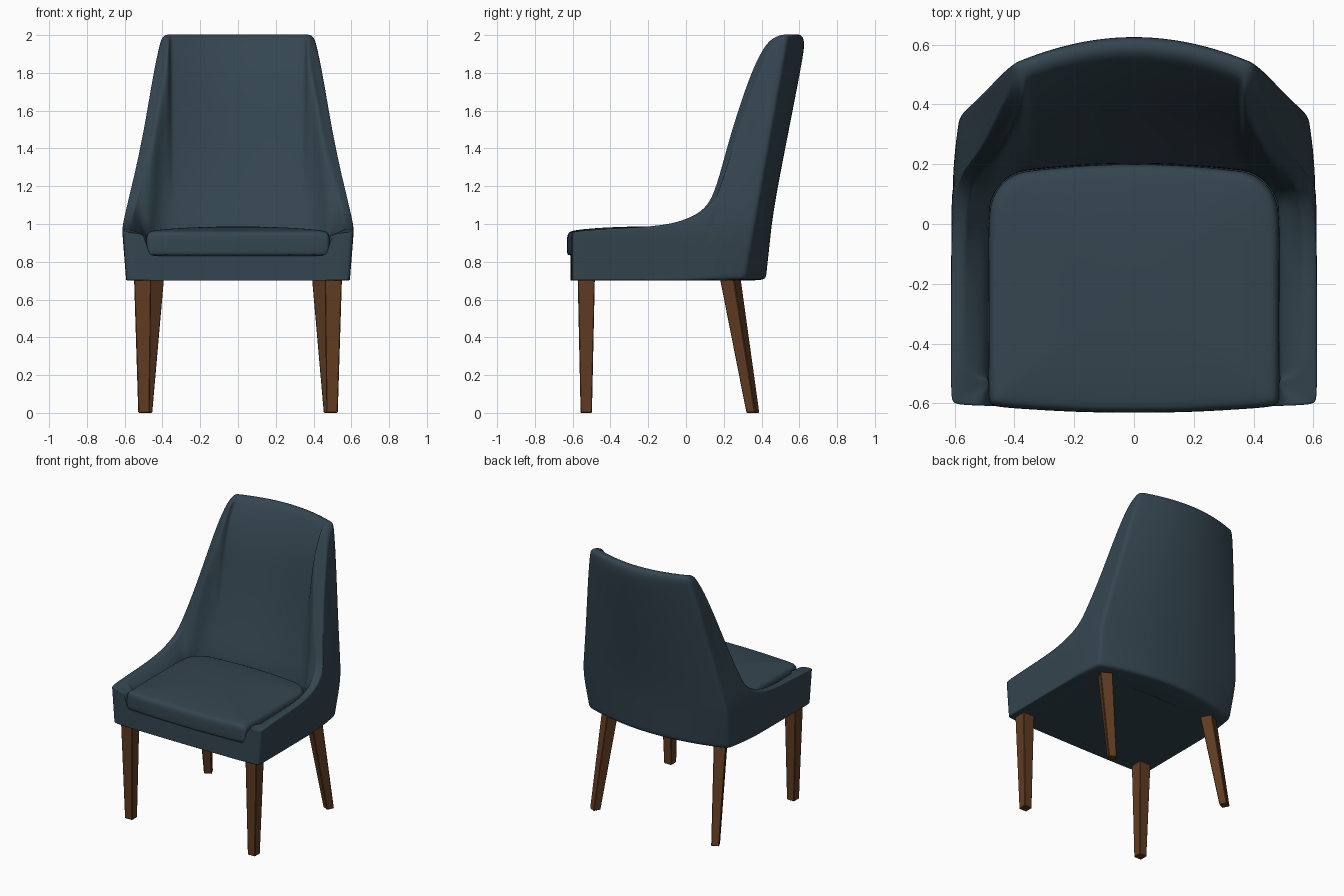
import bpy, bmesh, math
from mathutils import Matrix, Vector

old = bpy.data.objects.get("Cube")
if old:
    bpy.data.objects.remove(old, do_unlink=True)


def material(name, rgb):
    mat = bpy.data.materials.new(name)
    mat.use_nodes = True
    colour = (*rgb, 1)
    mat.diffuse_color = colour
    bsdf = mat.node_tree.nodes["Principled BSDF"]
    bsdf.inputs["Base Color"].default_value = colour
    bsdf.inputs["Roughness"].default_value = 0.8
    return mat


fabric = material("slate_blue_fabric", (0.034, 0.06, 0.079))
wood = material("brown_wood", (0.118, 0.045, 0.016))


def finish(bm, name, mat, smooth=False):
    bmesh.ops.recalc_face_normals(bm, faces=bm.faces)
    mesh = bpy.data.meshes.new(name)
    bm.to_mesh(mesh)
    bm.free()
    mesh.materials.append(mat)
    for poly in mesh.polygons:
        poly.use_smooth = smooth
    obj = bpy.data.objects.new(name, mesh)
    bpy.context.collection.objects.link(obj)
    return obj


def mirror(obj):
    mod = obj.modifiers.new("Mirror", "MIRROR")
    mod.use_clip = True
    mod.merge_threshold = 0.0005


def subdivide(obj):
    mod = obj.modifiers.new("Smooth", "SUBSURF")
    mod.levels = mod.render_levels = 2


def clamp(v):
    return max(0.0, min(1.0, v))


def lerp(a, b, t):
    return a + (b - a) * t


def sample(table, v):
    for (v0, w0), (v1, w1) in zip(table, table[1:]):
        if v <= v1:
            return lerp(w0, w1, clamp((v - v0) / (v1 - v0)))
    return table[-1][1]


# Shell: half a tub lofted from the middle of the front rail, round the arm, to the middle of the back
BOTTOM, TOP, SEAT = 0.70, 2.005, 0.93
FRONT, CORNER_LOW, CORNER_HIGH = -0.6, 0.315, 0.54
ARM, RIM, SWELL = 0.612, 0.04, 0.05
widths = [(0.7, 0.592), (0.95, ARM), (1.0, 0.61), (1.2, 0.566), (1.4, 0.516),
          (1.6, 0.48), (1.8, 0.447), (1.95, 0.415), (2.01, 0.398)]
bulges = [(0, 0.108), (0.27, 0.085), (0.45, 0.088), (0.84, 0.1), (0.965, 0.1), (1, 0.075)]
front_rim = [(0, -0.612, 0.835, 0, -0.55), (0.25, -0.611, 0.835, 0.25, -0.55),
             (0.45, -0.609, 0.835, 0.45, -0.55), (0.482, -0.608, 0.838, 0.472, -0.55),
             (0.492, -0.608, 0.948, 0.48, -0.545), (0.55, -0.606, 0.958, 0.485, -0.535),
             (0.6, -0.602, 0.963, 0.487, -0.525), (ARM, -0.59, 0.966, 0.487, -0.515)]
arm_rim = [(-0.49, 0.972), (-0.35, 0.978), (-0.2, 0.985), (-0.06, 1.0)]
wing_rim = [(0.06, 1.04), (0.142, 1.1), (0.185, 1.2), (0.247, 1.4), (0.312, 1.6),
            (0.386, 1.8), (0.427, 1.9), (0.465, 1.96), (0.5, 1.992), (CORNER_HIGH, TOP)]
rows = [0, 0.014, 0.15, 0.23, 0.32, 0.45, 0.6, 0.75, 0.88, 0.965, 1]


def narrowing(z):
    return 0.025 * clamp((1.5 - z) / 0.5)


def seat_corner(q):
    a = q * math.pi / 2
    return 0.34 + 0.145 * math.cos(a), 0.03 + 0.15 * math.sin(a)


def inner_wall(base, rim, swell):
    pts = []
    for t in rows:
        z = lerp(BOTTOM, rim[2], t)
        f = clamp((z - SEAT) / (rim[2] - SEAT))
        y = lerp(base[1], rim[1], f) - swell * math.sin(math.pi * f ** 3)
        pts.append((lerp(base[0], rim[0], f), y, z))
    return pts


def front_station(x, y, z, inner_x, inner_y):
    heights = [lerp(BOTTOM, z, t) for t in rows]
    outer = [(x * sample(widths, h) / ARM, y, h) for h in heights]
    return outer, [(inner_x, inner_y, h - 0.02 * t) for h, t in zip(heights, rows)]


def side_station(y, z, base):
    low_y = lerp(FRONT, CORNER_LOW, (y - FRONT) / (CORNER_HIGH - FRONT))
    outer = []
    for t in rows:
        h, depth = lerp(BOTTOM, z, t), lerp(low_y, y, t)
        corner = lerp(CORNER_LOW, CORNER_HIGH, (h - BOTTOM) / (TOP - BOTTOM))
        near = clamp((depth - 0.05) / (corner - 0.05))
        outer.append((sample(widths, h) - narrowing(h) * near ** 2, depth, h))
    rim = (outer[-1][0] - RIM, y - 0.025 - 0.02 * clamp((z - 1.9) / 0.1), z)
    return outer, inner_wall(base, rim, SWELL * clamp((z - 1.2) / 0.8))


def back_station(u):
    outer = []
    for t in rows:
        h = lerp(BOTTOM, TOP, t)
        bulge = sample(bulges, t) * (1 - u * u)
        x = u * (sample(widths, h) - narrowing(h))
        outer.append((x, lerp(CORNER_LOW, CORNER_HIGH, t) + bulge, h))
    rim = (u * (sample(widths, TOP) - RIM), outer[-1][1] - 0.045, TOP)
    base = (u * 0.34, 0.2 - 0.02 * u * u)
    return outer, inner_wall(base, rim, SWELL)


stations = [front_station(*p) for p in front_rim]
stations += [side_station(y, z, (0.485, y)) for y, z in arm_rim]
for i, (y, z) in enumerate(wing_rim):
    stations.append(side_station(y, z, seat_corner((i + 1) / len(wing_rim))))
stations += [back_station(u) for u in (0.93, 0.78, 0.6, 0.4, 0.2, 0)]

bm = bmesh.new()
rings = [[bm.verts.new(p) for p in outer + inner[::-1]] for outer, inner in stations]
count = len(rings[0])
for a, b in zip(rings, rings[1:]):
    for j in range(count):
        k = (j + 1) % count
        bm.faces.new((a[j], a[k], b[k], b[j]))
shell = finish(bm, "backrest_arms_and_rail", fabric, True)
mirror(shell)
subdivide(shell)

# Underside panel closing the shell
bm = bmesh.new()
bmesh.ops.create_cube(bm, size=1)
for v in bm.verts:
    v.co = (math.copysign(0.52, v.co.x), 0.23 if v.co.y > 0 else -0.57,
            0.8 if v.co.z > 0 else 0.702)
finish(bm, "underside_panel", fabric)

# Cushion: stacked outlines closing over a soft crown
half = [(0, -0.632), (0.2, -0.629), (0.36, -0.619), (0.46, -0.612), (0.484, -0.602),
        (0.487, -0.57), (0.487, -0.4), (0.487, -0.2), (0.487, -0.05)]
half += [seat_corner(i / 5) for i in range(6)] + [(0.17, 0.197), (0, 0.202)]
outline = half + [(-x, y) for x, y in half[-2:0:-1]]
levels = [(0.95, 0.832), (0.985, 0.835), (1, 0.848), (1, 0.9), (0.997, 0.935),
          (0.975, 0.957), (0.92, 0.966), (0.7, 0.977), (0.35, 0.985)]
MIDDLE = -0.21
bm = bmesh.new()
loops = []
for s, z in levels:
    loops.append([bm.verts.new((x * s, lerp(MIDDLE, y, s), z)) for x, y in outline])
crown = bm.verts.new((0, MIDDLE, 0.987))
n = len(outline)
for j in range(n):
    k = (j + 1) % n
    for a, b in zip(loops, loops[1:]):
        bm.faces.new((a[j], a[k], b[k], b[j]))
    bm.faces.new((loops[-1][j], loops[-1][k], crown))
bm.faces.new(loops[0][::-1])
subdivide(finish(bm, "seat_cushion", fabric, True))


# Legs: tapered square posts, the rear pair raked and turned
def leg(name, top, foot, top_size, foot_size, turn):
    bm = bmesh.new()
    bmesh.ops.create_cube(bm, size=1)
    spin = Matrix.Rotation(turn, 3, "Z")
    for v in bm.verts:
        high = v.co.z > 0
        centre, size = (top, top_size) if high else (foot, foot_size)
        flat = spin @ Vector((v.co.x * size, v.co.y * size, 0))
        v.co = flat + Vector((*centre, 0.72 if high else 0))
    obj = finish(bm, name, wood)
    mod = obj.modifiers.new("Bevel", "BEVEL")
    mod.width, mod.segments = 0.004, 1
    mirror(obj)


leg("front_legs", (0.505, -0.528), (0.498, -0.528), 0.091, 0.06, 0)
leg("rear_legs", (0.446, 0.233), (0.488, 0.354), 0.084, 0.053, math.radians(-27))
